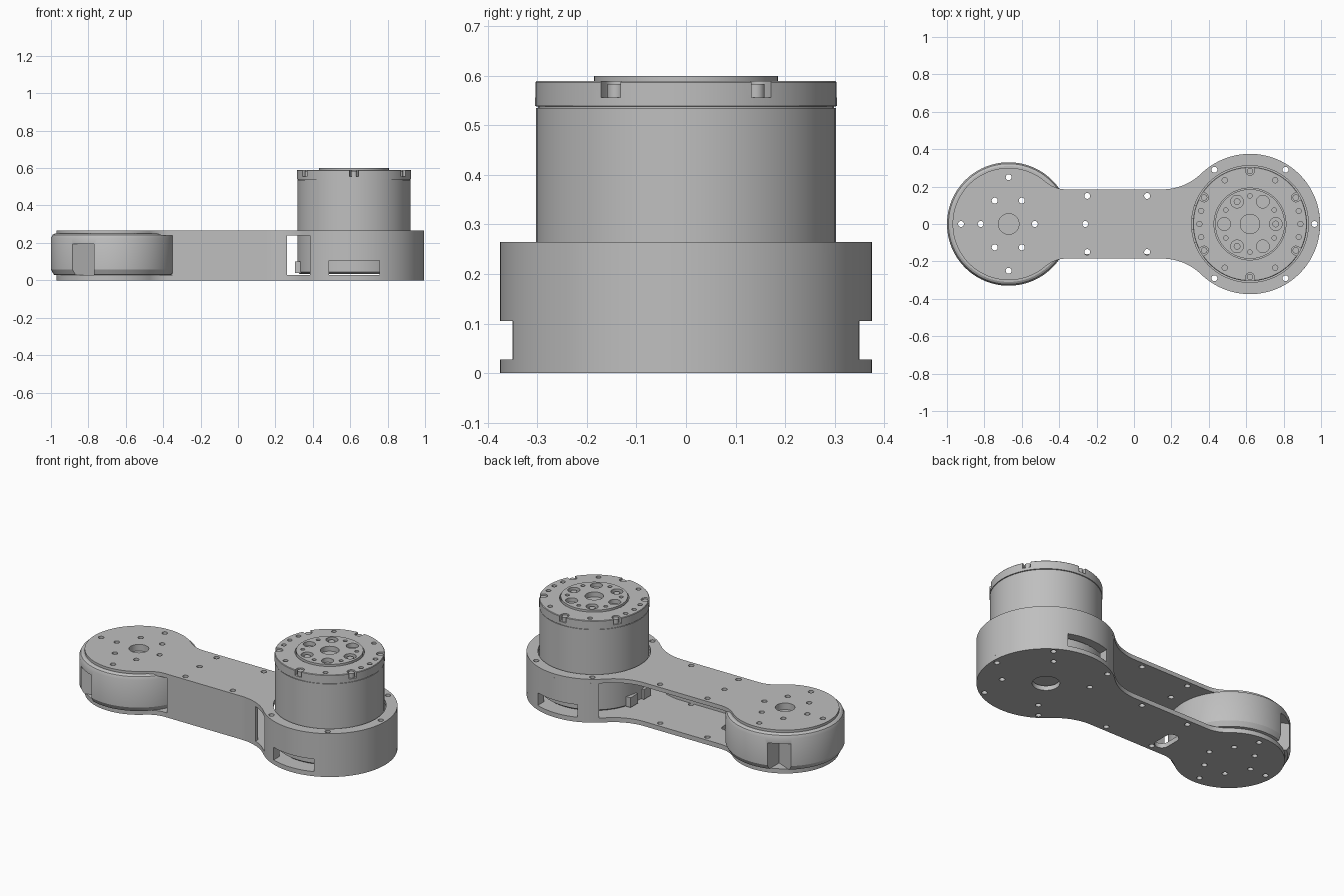
import bpy, bmesh, math
from mathutils import Vector

if "Cube" in bpy.data.objects:
    bpy.data.objects.remove(bpy.data.objects["Cube"])

grey = bpy.data.materials.new("machined_grey")
grey.use_nodes = True
grey.diffuse_color = (0.52, 0.52, 0.52, 1)
grey.node_tree.nodes["Principled BSDF"].inputs["Base Color"].default_value = (0.52, 0.52, 0.52, 1)

MOTOR, DRUM = 0.62, -0.67              # joint centres on the x axis
R_MOTOR, R_DRUM, HALF = 0.375, 0.30, 0.185
Z1, Z2, Z3 = 0.028, 0.24, 0.265        # plate levels
parts = []


def arc(cx, cy, r, a0, a1, n):
    return [(cx + r * math.cos(a0 + (a1 - a0) * i / n),
             cy + r * math.sin(a0 + (a1 - a0) * i / n)) for i in range(n + 1)]


def circle(cx, cy, r, n=24):
    return arc(cx, cy, r, 0, 2 * math.pi, n)[:-1]


def add_prism(bm, loop, z0, z1):
    low = [bm.verts.new((x, y, z0)) for x, y in loop]
    high = [bm.verts.new((x, y, z1)) for x, y in loop]
    n = len(loop)
    faces = [bm.faces.new(low[::-1]), bm.faces.new(high)]
    for i in range(n):
        j = (i + 1) % n
        faces.append(bm.faces.new((low[i], low[j], high[j], high[i])))
    bmesh.ops.recalc_face_normals(bm, faces=faces)


def finish(name, bm, keep=True):
    mesh = bpy.data.meshes.new(name)
    bm.to_mesh(mesh)
    bm.free()
    mesh.materials.append(grey)
    ob = bpy.data.objects.new(name, mesh)
    bpy.context.collection.objects.link(ob)
    if keep:
        parts.append(ob)
    return ob


def prisms(name, items, keep=True):
    bm = bmesh.new()
    for loop, z0, z1 in items:
        add_prism(bm, loop, z0, z1)
    return finish(name, bm, keep)


def lathe(name, cx, profile, n=96):
    """Solid of revolution from (radius, height) rows, capped at both ends."""
    bm = bmesh.new()
    rings = [[bm.verts.new((x, y, z)) for x, y in circle(cx, 0, r, n)] for r, z in profile]
    for a, b in zip(rings, rings[1:]):
        for i in range(n):
            j = (i + 1) % n
            bm.faces.new((a[i], a[j], b[j], b[i]))
    bm.faces.new(rings[0][::-1])
    bm.faces.new(rings[-1])
    return finish(name, bm)


def cut(ob, items):
    cutter = prisms("cutter", items, keep=False)
    cutter.hide_render = True
    mod = ob.modifiers.new("cut", "BOOLEAN")
    mod.operation, mod.solver, mod.object = "DIFFERENCE", "EXACT", cutter
    mod.use_self = True
    deps = bpy.context.evaluated_depsgraph_get()
    mesh = bpy.data.meshes.new_from_object(ob.evaluated_get(deps))
    ob.modifiers.clear()
    ob.data = mesh
    bpy.data.objects.remove(cutter)


def fillet(cx, r, f, side):
    """Centre and angle of the concave blend between an end circle and the arm."""
    dx = math.sqrt((r + f) ** 2 - (HALF + f) ** 2)
    return cx + side * dx, HALF + f, math.atan2(HALF + f, side * dx)


# Dogbone outline: upper half, then mirrored
FR, FL = 0.30, 0.175
rx, ry, ra = fillet(MOTOR, R_MOTOR, FR, -1)
lx, ly, la = fillet(DRUM, R_DRUM, FL, 1)
right_blend = arc(rx, ry, FR, ra - math.pi, -math.pi / 2, 16)
left_blend = arc(lx, ly, FL, -math.pi / 2, la - math.pi, 16)
upper = (arc(MOTOR, 0, R_MOTOR, 0, ra, 40)[:-1] + right_blend + left_blend
         + arc(DRUM, 0, R_DRUM, la, math.pi, 40)[1:])
outline = upper + [(x, -y) for x, y in upper[-2:0:-1]]

# Screw holes shared by the plates, drum and housing
spots = [(-0.82, 0), (-0.53, 0), (-0.925, 0), (-0.26, 0), (0.965, 0)]
for x, y in [(-0.67, 0.25), (-0.745, 0.125), (-0.60, 0.125), (-0.25, 0.15),
             (0.07, 0.15), (0.43, 0.29), (0.81, 0.29)]:
    spots += [(x, y), (x, -y)]
screws = [(circle(x, y, 0.016, 16), -0.1, 0.4) for x, y in spots]

# Plates
bottom_plate = prisms("bottom_plate", [(outline, 0, Z1)])
cable_slot = (arc(-0.28, -0.02, 0.04, 0, math.pi, 10)
              + arc(-0.28, -0.10, 0.04, math.pi, 2 * math.pi, 10))
motor_screws = []
for k in range(4):
    a = math.radians(60 + 90 * k)
    motor_screws.append((circle(MOTOR + 0.24 * math.cos(a), 0.24 * math.sin(a), 0.016, 16), -0.1, 0.1))
cut(bottom_plate, screws + motor_screws + [(cable_slot, -0.1, 0.1), (circle(MOTOR, 0, 0.075, 40), -0.1, 0.1)])

top_plate = prisms("top_plate", [(outline, Z2, Z3)])
cut(top_plate, screws + [(circle(MOTOR, 0, 0.312, 96), 0.1, 0.4), (circle(DRUM, 0, 0.055, 40), 0.1, 0.4)])

# Front side wall, following the plate edge
edge = [(-0.35, -HALF)] + [(x, -y) for x, y in right_blend[::-1] if x < 0.275]
prisms("side_wall", [(edge + [(x, y + 0.025) for x, y in edge[::-1]], Z1 - 0.001, Z2 + 0.001)])

# Housing around the motor, open toward the arm
span = math.radians(129)
housing = prisms("motor_housing", [(arc(MOTOR, 0, R_MOTOR, -span, span, 80)
                                    + arc(MOTOR, 0, 0.322, span, -span, 80), Z1 - 0.001, Z2 + 0.001)])
window = [(0.487, -0.5), (0.757, -0.5), (0.757, 0.5), (0.487, 0.5)]
cut(housing, screws + [(window, Z1, 0.105)])

# Joint drum with a wedge pocket on each side
drum = lathe("joint_drum", DRUM, [(0.30, Z1 - 0.001), (0.315, 0.03), (0.33, 0.058),
                                  (0.33, 0.225), (0.322, 0.243), (0.31, 0.25)])
wedge = [(-0.885, -0.25), (-0.77, -0.2), (-0.77, -0.45), (-0.97, -0.45)]
cut(drum, screws + [([(x, s * y) for x, y in wedge], -0.1, 0.195) for s in (1, -1)]
    + [(circle(DRUM, 0, 0.055, 40), 0.225, 0.4)])


def polar(r, deg):
    a = math.radians(deg)
    return MOTOR + r * math.cos(a), r * math.sin(a)


# Motor body and cap
lathe("motor_body", MOTOR, [(0.29, 0.035), (0.303, 0.045), (0.303, 0.535)])
cap = lathe("motor_cap", MOTOR, [(0.299, 0.534), (0.299, 0.538), (0.305, 0.539), (0.305, 0.587), (0.302, 0.59)])
notches, bolts = [], []
for k in range(6):
    a = 30 + 60 * k
    d = Vector(polar(1, a)) - Vector((MOTOR, 0))
    c, side = Vector(polar(0.283, a)), Vector((-d.y, d.x)) * 0.023
    turn = math.radians(a + 90)
    notch = arc(c.x, c.y, 0.023, turn, turn + math.pi, 12)
    notch += [tuple(c - side + d * 0.06), tuple(c + side + d * 0.06)]
    notches.append((notch, 0.556, 0.7))
    bolts.append((circle(c.x, c.y, 0.017, 20), 0.553, 0.584))
holes = [(circle(*polar(0.27, a), 0.014, 16), 0.572, 0.7)
         for a in (0, 15, 60, 120, 165, 180, 195, 240, 300, 345)]
cut(cap, notches + holes + [(circle(MOTOR, 0, 0.192, 80), 0.555, 0.7)])
prisms("cap_bolts", bolts)

# Output flange with pockets, bolts and screw holes
flange = lathe("output_flange", MOTOR, [(0.186, 0.55), (0.186, 0.60)])
pockets = [(circle(*polar(0.138, 60 * k), 0.034, 32), 0.575, 0.7) for k in range(6)]
pins = [(circle(*polar(0.15, 30 + 60 * k), 0.012, 16), 0.58, 0.7) for k in range(6)]
cut(flange, pockets + pins + [(circle(MOTOR, 0, 0.052, 40), 0.57, 0.7)])
prisms("flange_bolts", [(circle(*polar(0.138, 120 * k), 0.018, 20), 0.57, 0.592) for k in range(3)])

# Cable connectors on the arm side of the motor
prisms("cable_connectors", [([(0.305, y), (0.36, y), (0.36, y + 0.07), (0.305, y + 0.07)], 0.04, 0.10)
                            for y in (-0.10, 0.03)])

# Smooth the curved walls and keep the edges sharp
bpy.ops.object.select_all(action="DESELECT")
for ob in parts:
    ob.select_set(True)
bpy.context.view_layer.objects.active = parts[0]
bpy.ops.object.shade_smooth_by_angle(angle=math.radians(25))
